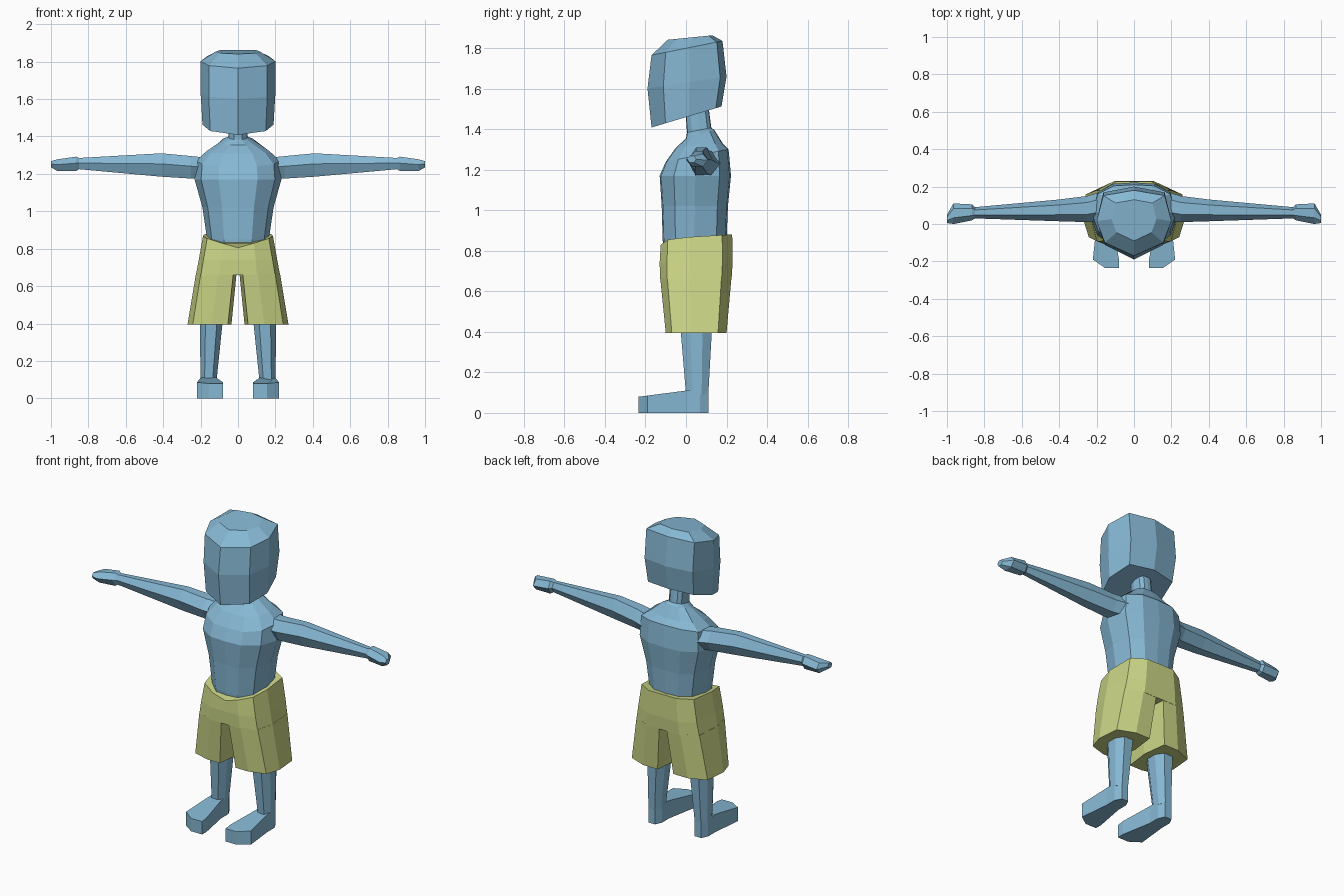
import bpy
import bmesh

cube = bpy.data.objects.get("Cube")
if cube:
    bpy.data.objects.remove(cube, do_unlink=True)


def material(name, color):
    mat = bpy.data.materials.new(name)
    mat.use_nodes = True
    mat.diffuse_color = color
    mat.node_tree.nodes["Principled BSDF"].inputs["Base Color"].default_value = color
    return mat


skin = material("soft blue", (0.24, 0.48, 0.66, 1))
cloth = material("pale lime", (0.60, 0.67, 0.24, 1))


def loft(name, rings, mat, side=1):
    """Skin equal-sized rings of points and cap both ends."""
    bm = bmesh.new()
    loops = [[bm.verts.new((side * x, y, z)) for x, y, z in ring] for ring in rings]
    n = len(loops[0])
    for a, b in zip(loops, loops[1:]):
        for i in range(n):
            j = (i + 1) % n
            bm.faces.new((a[i], a[j], b[j], b[i]))
    bm.faces.new(loops[0])
    bm.faces.new(loops[-1])
    bmesh.ops.recalc_face_normals(bm, faces=bm.faces)
    mesh = bpy.data.meshes.new(name)
    bm.to_mesh(mesh)
    bm.free()
    mesh.materials.append(mat)
    obj = bpy.data.objects.new(name, mesh)
    bpy.context.collection.objects.link(obj)
    return obj


def half_ring(profile, z, x0, x1, y0, y1, slope=0, dip=0):
    """Fit a unit profile to a box, tilted by slope; dip lowers the front centre."""
    ring = []
    for u, v in profile:
        y = y0 + (y1 - y0) * v
        sag = dip * (1 - u) if v < 0.5 else 0
        ring.append((x0 + (x1 - x0) * u, y, z + slope * (y - (y0 + y1) / 2) - sag))
    return ring


def full_ring(profile, z, half_width, y0, y1, slope=0, dip=0):
    half = half_ring(profile, z, 0, half_width, y0, y1, slope, dip)
    return half + [(-x, y, zz) for x, y, zz in reversed(half[1:-1])]


# Head
head_profile = [(0, 0), (0.78, 0.2), (1, 0.53), (0.82, 0.92), (0, 1)]
head_rings = [
    (1.46, 0.19, -0.17, 0.175, 0.3),
    (1.63, 0.20, -0.19, 0.20, 0.15),
    (1.80, 0.20, -0.17, 0.18, 0.2),
    (1.852, 0.12, -0.09, 0.13, 0.1),
]
loft("head", [full_ring(head_profile, *r) for r in head_rings], skin)

# Torso and neck
body_profile = [(0, 0), (0.45, 0.02), (0.85, 0.2), (1, 0.5), (0.86, 0.84), (0.48, 0.98), (0, 1)]
torso_rings = [
    (0.70, 0.15, -0.10, 0.19),
    (0.85, 0.165, -0.115, 0.20),
    (1.02, 0.19, -0.12, 0.207),
    (1.17, 0.232, -0.13, 0.222),
    (1.27, 0.225, -0.10, 0.21, 0.2),
    (1.32, 0.17, -0.05, 0.18, 0.1),
    (1.375, 0.09, 0.0, 0.14, 0.3),
    (1.395, 0.05, 0.005, 0.125, 0.2),
    (1.52, 0.05, -0.005, 0.11),
]
loft("torso", [full_ring(body_profile, *r) for r in torso_rings], skin)

# Shorts: hips
shorts_profile = [(0, 0), (0.45, 0), (0.88, 0.1), (1, 0.4), (0.95, 0.86), (0.5, 1), (0, 1)]
hip_rings = [
    (0.66, 0.225, -0.128, 0.225),
    (0.74, 0.21, -0.13, 0.23),
    (0.87, 0.187, -0.125, 0.228, 0.06, 0.055),
]
loft("shorts_hips", [full_ring(shorts_profile, *r) for r in hip_rings], cloth)

leg_profile = [(0.25, 0), (0.75, 0), (1, 0.3), (1, 0.7), (0.75, 1), (0.25, 1), (0, 0.7), (0, 0.3)]
arm_profile = [(0, 0.55), (0.3, 1), (0.75, 1), (1, 0.5), (0.75, 0), (0.25, 0)]
arm_rings = [
    (0.15, 0.02, 0.18, 1.175, 1.285),
    (0.25, 0.01, 0.15, 1.175, 1.295),
    (0.41, 0.015, 0.13, 1.185, 1.31),
    (0.85, 0.03, 0.09, 1.225, 1.285),
    (0.865, 0.02, 0.105, 1.215, 1.292),
    (0.965, 0.0, 0.11, 1.215, 1.278),
    (1.0, 0.005, 0.05, 1.235, 1.268),
]
foot_plan = [(0.08, -0.235), (0.155, -0.235), (0.22, -0.19), (0.2, 0.0), (0.2, 0.07),
             (0.18, 0.11), (0.135, 0.11), (0.115, 0.07), (0.115, 0.0), (0.08, -0.19)]

for label, side in (("left", 1), ("right", -1)):
    # Shorts leg, with a slightly bevelled inner side
    inner_profile = [(0.08, 0)] + shorts_profile[1:-1] + [(0.08, 1), (0, 0.5)]
    loft(label + "_shorts_leg", [
        half_ring(inner_profile, 0.395, 0.035, 0.27, -0.10, 0.20),
        half_ring(inner_profile, 0.665, 0.008, 0.225, -0.127, 0.224),
    ], cloth, side)

    # Lower leg
    loft(label + "_leg", [
        half_ring(leg_profile, 0.09, 0.115, 0.2, 0.0, 0.11),
        half_ring(leg_profile, 0.45, 0.078, 0.205, -0.03, 0.13),
    ], skin, side)

    # Foot, sloping down from ankle to toe
    loft(label + "_foot", [
        [(x, y, 0) for x, y in foot_plan],
        [(x, y, 0.11 + 0.13 * min(y, 0)) for x, y in foot_plan],
    ], skin, side)

    # Arm and hand
    loft(label + "_arm", [
        [(x, y0 + (y1 - y0) * u, z0 + (z1 - z0) * v) for u, v in arm_profile]
        for x, y0, y1, z0, z1 in arm_rings
    ], skin, side)
